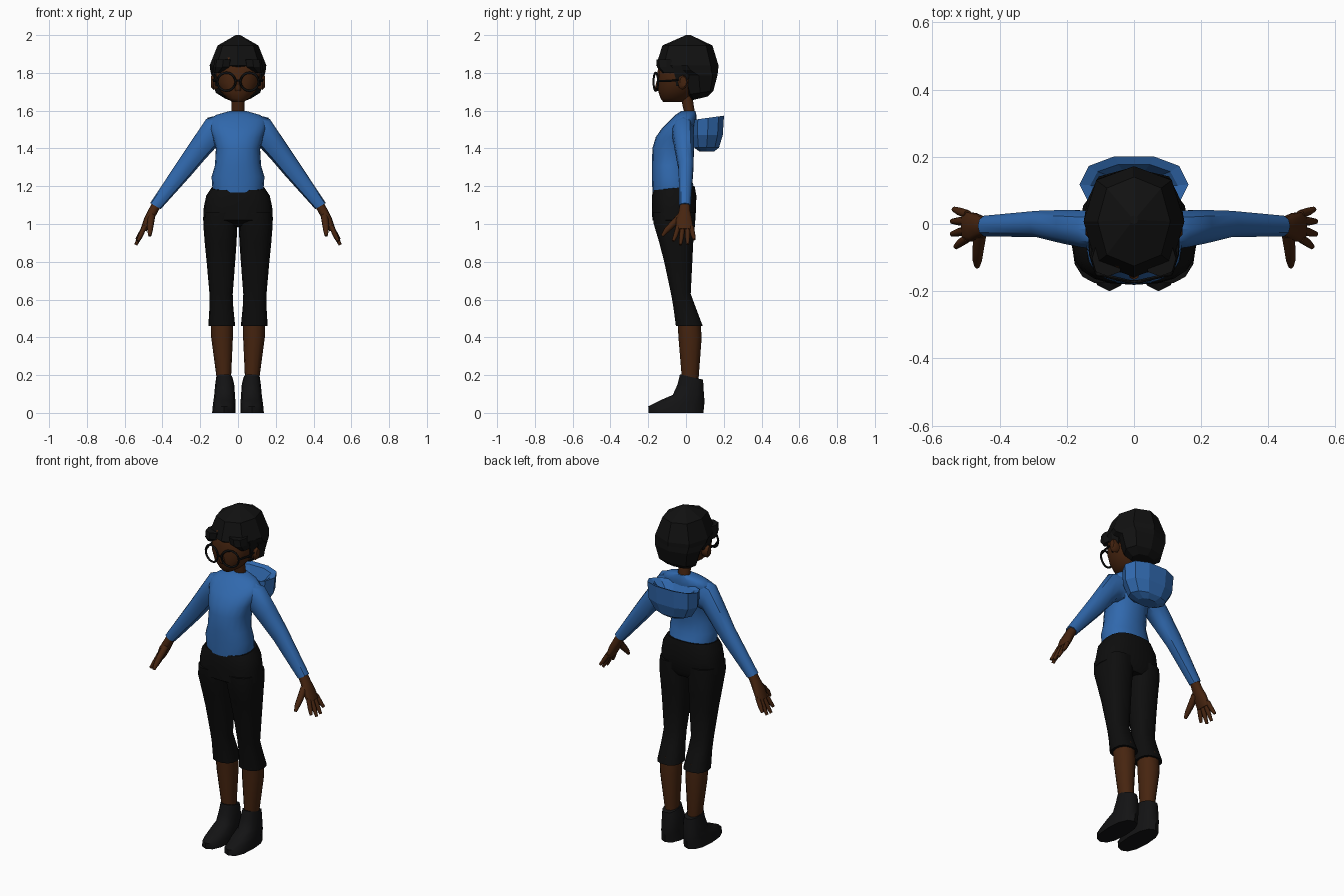
import bpy, bmesh, math
from mathutils import Vector


def material(name, rgb):
    m = bpy.data.materials.new(name)
    m.diffuse_color = (*rgb, 1)
    return m


BLUE = material("blue_cloth", (0.03, 0.14, 0.42))
SKIN = material("brown_skin", (0.062, 0.018, 0.005))
PANTS = material("black_cloth", (0.0042, 0.0042, 0.0042))
HAIR = material("black_hair", (0.0055, 0.0055, 0.0055))
SHOE = material("shoe_black", (0.0065, 0.0065, 0.007))
FRAME = material("frame_black", (0.005, 0.005, 0.005))


def level(z, x0, x1, y0, y1, tilt=0.0):
    """Horizontal ring from its bounds; tilt raises the back end."""
    rx, ry = (x1 - x0) / 2, (y1 - y0) / 2
    return ((x0 + x1) / 2, (y0 + y1) / 2, z), (rx, 0, 0), (0, ry, tilt)


def wide(z, x, y0, y1, tilt=0.0):
    return level(z, -x, x, y0, y1, tilt)


def finish(bm, name, mat, angle, mirror):
    bmesh.ops.recalc_face_normals(bm, faces=bm.faces)
    me = bpy.data.meshes.new(name)
    bm.to_mesh(me)
    bm.free()
    me.materials.append(mat)
    if angle:
        me.shade_smooth()
        me.set_sharp_from_angle(angle=math.radians(angle))
    ob = bpy.data.objects.new(name, me)
    bpy.context.collection.objects.link(ob)
    if mirror:
        ob.modifiers.new("other_side", 'MIRROR')
    return ob


def loft(name, rings, mat, n=14, power=2.2, angle=50, mirror=False):
    """Skin over superellipse rings given as (centre, half axis, half axis)."""
    bm = bmesh.new()
    rows = []
    for c, u, v in rings:
        c, u, v = Vector(c), Vector(u), Vector(v)
        row = []
        for i in range(n):
            a = 2 * math.pi * i / n
            s = [math.copysign(abs(t) ** (2 / power), t) if abs(t) > 1e-6 else 0.0
                 for t in (math.cos(a), math.sin(a))]
            row.append(bm.verts.new(c + u * s[0] + v * s[1]))
        rows.append(row)
    for a, b in zip(rows, rows[1:]):
        for i in range(n):
            j = (i + 1) % n
            bm.faces.new((a[i], a[j], b[j], b[i]))
    bm.faces.new(rows[0])
    bm.faces.new(rows[-1])
    return finish(bm, name, mat, angle, mirror)


def tube(name, points, radii, mat, n=8, mirror=True):
    """Round tube along a path of points."""
    pts = [Vector(p) for p in points]
    rings = []
    for i, p in enumerate(pts):
        d = (pts[min(i + 1, len(pts) - 1)] - pts[max(i - 1, 0)]).normalized()
        u = d.cross(Vector((0.89, 0, 0.46))).normalized()
        rings.append((p, u * radii[i], d.cross(u) * radii[i]))
    return loft(name, rings, mat, n, 2, 50, mirror)


# Sweater body, with a hem that rises to the back
loft("sweater_body", [
    wide(1.185, .135, -.178, .04, .018), wide(1.25, .14, -.18, .025),
    wide(1.31, .122, -.18, .02), wide(1.40, .117, -.178, .035),
    wide(1.46, .135, -.16, .05), wide(1.51, .152, -.125, .055),
    wide(1.55, .155, -.085, .055), wide(1.578, .115, -.055, .055),
    wide(1.598, .045, -.025, .05)], BLUE, 20)

# Sleeves
loft("sleeve", [
    ((.10, -.015, 1.49), (.02, 0, .08), (0, .06, 0)),
    ((.145, -.015, 1.478), (.023, 0, .078), (0, .058, 0)),
    ((.205, -.008, 1.40), (.028, 0, .06), (0, .052, 0)),
    ((.28, 0, 1.30), (.03, 0, .045), (0, .041, 0)),
    ((.437, -.006, 1.095), (.028, 0, .016), (0, .032, 0))],
    BLUE, 10, 2.2, 40, True)

# Hood, an open faceted bowl behind the neck
loft("hood", [
    wide(1.383, .06, .07, .15), wide(1.405, .115, .04, .178),
    wide(1.47, .155, .03, .198), wide(1.562, .162, .03, .205, .012),
    wide(1.552, .13, .05, .18, .012), wide(1.49, .07, .08, .15)],
    BLUE, 10, 2.3, 0)

# Trousers: hips and two cropped legs
loft("trouser_hips", [
    wide(1.19, .142, -.175, .045, .012), wide(1.15, .168, -.18, .055),
    wide(1.09, .181, -.181, .053), wide(1.02, .185, -.178, .05),
    wide(0.985, .13, -.12, .03)], PANTS, 20, 2.5)
loft("trouser_leg", [
    level(1.06, .002, .18, -.178, .05), level(1.0, .003, .184, -.173, .05),
    level(.90, .008, .176, -.143, .04), level(.80, .015, .166, -.117, .035),
    level(.63, .028, .151, -.08, .026), level(.56, .025, .151, -.068, .052),
    level(.46, .015, .157, -.055, .09)], PANTS, 14, 2.5, 50, True)

# Lower legs and shoes
loft("lower_leg", [
    level(.50, .027, .143, -.045, .075), level(.40, .027, .142, -.04, .083),
    level(.16, .038, .11, -.02, .065)], SKIN, 12, 2.2, 50, True)
loft("shoe", [
    level(0, .012, .137, -.198, .092), level(.035, .012, .134, -.2, .096),
    level(.065, .014, .13, -.14, .098), level(.095, .016, .126, -.07, .095),
    level(.15, .02, .121, -.045, .092), level(.19, .03, .115, -.032, .09, -.014)],
    SHOE, 12, 2.4, 45, True)

# Hands: flat palm, four fingers and a thumb
loft("palm", [
    ((.43, -.006, 1.105), (.022, 0, .011), (0, .027, 0)),
    ((.452, -.008, 1.065), (.022, 0, .011), (0, .031, 0)),
    ((.476, -.01, 1.02), (.021, 0, .011), (0, .044, 0)),
    ((.50, -.008, .968), (.015, 0, .008), (0, .046, 0))],
    SKIN, 10, 2.4, 50, True)
for name, y0, y1, x, z in (("index_finger", -.042, -.068, .53, .91),
                           ("middle_finger", -.018, -.03, .541, .89),
                           ("ring_finger", .008, .008, .541, .892),
                           ("little_finger", .029, .044, .536, .918)):
    tube(name, [(.495, y0, .985), ((.5 + x) / 2, (y0 + y1) / 2, (.97 + z) / 2), (x, y1, z)],
         [.013, .0125, .008], SKIN)
tube("thumb", [(.458, -.03, 1.04), (.464, -.075, .995), (.466, -.105, .965), (.467, -.126, .937)],
     [.02, .018, .015, .008], SKIN)

# Neck, face, nose and ears
loft("neck", [wide(1.57, .036, -.005, .05), wide(1.70, .034, -.035, .03)], SKIN, 12, 2)
loft("face", [
    wide(1.645, .028, -.12, -.02), wide(1.665, .06, -.135, .01),
    wide(1.70, .092, -.146, .04), wide(1.75, .115, -.15, .07),
    wide(1.81, .122, -.15, .09), wide(1.88, .115, -.135, .1),
    wide(1.93, .07, -.08, .08)], SKIN, 16, 2.3)
loft("nose", [
    wide(1.705, .016, -.157, -.12), wide(1.717, .018, -.166, -.12),
    wide(1.765, .008, -.153, -.12)], SKIN, 8, 2)
loft("ear", [
    ((.105, -.015, 1.745), (0, .02, 0), (0, 0, .03)),
    ((.13, -.018, 1.75), (0, .026, 0), (0, 0, .04)),
    ((.144, -.015, 1.753), (0, .018, 0), (0, 0, .028))], SKIN, 8, 2, 50, True)

# Faceted hair: cap over the face, full at the back
loft("hair", [
    wide(2.0, .012, 0, .025), wide(1.945, .108, -.125, .14),
    wide(1.84, .15, -.158, .172), wide(1.815, .147, -.125, .17),
    wide(1.785, .14, -.03, .166), wide(1.695, .118, .005, .145, .01),
    wide(1.665, .07, .03, .115, .01)], HAIR, 8, 2.4, 0)
loft("sideburn", [
    level(1.84, .09, .14, -.08, .03), level(1.77, .085, .132, -.06, .02),
    level(1.73, .085, .118, -.055, -.03)], HAIR, 6, 2.2, 0, True)
loft("fringe", [
    level(1.87, .03, .125, -.156, -.05), level(1.83, .035, .13, -.154, -.05),
    level(1.80, .085, .128, -.125, -.05)], HAIR, 8, 2.4, 0, True)

# Glasses: two round rims, a bridge and side arms
bm = bmesh.new()
N, M = 20, 6
grid = []
for i in range(N):
    a = 2 * math.pi * i / N
    row = []
    for j in range(M):
        b = 2 * math.pi * j / M
        r = .048 + .006 * math.cos(b)
        row.append(bm.verts.new((.061 + r * math.cos(a),
                                 -.160 + .006 * math.sin(b) + .012 * math.cos(a),
                                 1.753 + r * math.sin(a))))
    grid.append(row)
for i in range(N):
    for j in range(M):
        p, q, k = grid[i], grid[(i + 1) % N], (j + 1) % M
        bm.faces.new((p[j], q[j], q[k], p[k]))
finish(bm, "glasses_rim", FRAME, 60, True)
tube("glasses_bridge", [(-.016, -.171, 1.758), (.016, -.171, 1.758)], [.005, .005], FRAME, 6, False)
tube("glasses_arm", [(.11, -.148, 1.757), (.128, -.09, 1.757), (.132, -.01, 1.765)],
     [.006, .006, .005], FRAME, 6)
